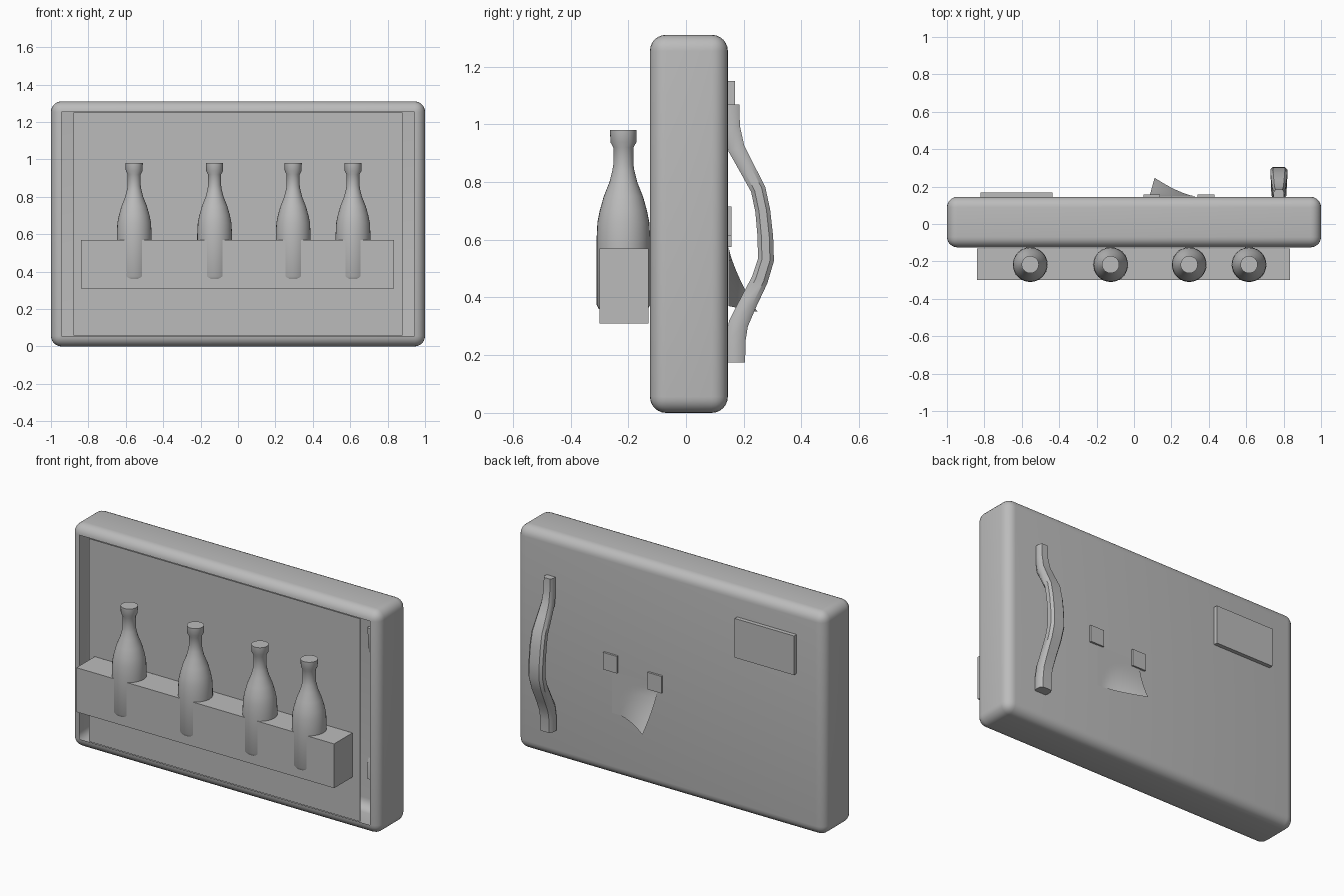
import bpy, bmesh, math
from mathutils import Vector

if "Cube" in bpy.data.objects:
    bpy.data.objects.remove(bpy.data.objects["Cube"])

grey = bpy.data.materials.new("light_grey")
grey.diffuse_color = (0.5, 0.5, 0.5, 1)
grey.use_nodes = True
grey.node_tree.nodes["Principled BSDF"].inputs["Base Color"].default_value = grey.diffuse_color


def finish(name, bm, smooth=True):
    bmesh.ops.recalc_face_normals(bm, faces=bm.faces)
    me = bpy.data.meshes.new(name)
    bm.to_mesh(me)
    bm.free()
    me.materials.append(grey)
    ob = bpy.data.objects.new(name, me)
    bpy.context.collection.objects.link(ob)
    if smooth:
        bpy.ops.object.select_all(action='DESELECT')
        ob.select_set(True)
        bpy.context.view_layer.objects.active = ob
        bpy.ops.object.shade_smooth_by_angle(angle=math.radians(40))
    return ob


def box_bm(lo, hi):
    bm = bmesh.new()
    bmesh.ops.create_cube(bm, size=1)
    for v in bm.verts:
        v.co = [(a + b) / 2 + c * (b - a) for a, b, c in zip(lo, hi, v.co)]
    return bm


def box(name, lo, hi):
    return finish(name, box_bm(lo, hi), False)


# Rounded door shell, open at the front
bm = box_bm((-1, -0.125, 0), (1, 0.145, 1.31))
bmesh.ops.bevel(bm, geom=bm.edges[:], offset=0.056, segments=6,
                profile=0.5, affect='EDGES')
bmesh.ops.recalc_face_normals(bm, faces=bm.faces)
front = [f for f in bm.faces if f.normal.y < -0.99 and f.calc_area() > 1]
bmesh.ops.delete(bm, geom=front, context='FACES')
finish("door_shell", bm)

# Liner panel, leaving a slot on each side
box("liner_panel", (-0.88, -0.124, 0.058), (0.88, -0.12, 1.25))

# Bottle shelf
box("bottle_shelf", (-0.84, -0.30, 0.31), (0.835, -0.13, 0.57))

# Bottles, turned from one profile (radius, height)
PROFILE = [(0, 0.355), (0.07, 0.355), (0.085, 0.36), (0.093, 0.375),
           (0.093, 0.60), (0.090, 0.66), (0.082, 0.70), (0.068, 0.75),
           (0.048, 0.80), (0.038, 0.84), (0.035, 0.86), (0.035, 0.92),
           (0.045, 0.938), (0.046, 0.98), (0, 0.98)]


def bottle(name, x, y=-0.217):
    bm = bmesh.new()
    verts = [bm.verts.new((r, 0, z)) for r, z in PROFILE]
    edges = [bm.edges.new(p) for p in zip(verts, verts[1:])]
    bmesh.ops.spin(bm, geom=verts + edges, cent=(0, 0, 0), axis=(0, 0, 1),
                   angle=math.tau, steps=32)
    bmesh.ops.remove_doubles(bm, verts=bm.verts, dist=1e-4)
    bmesh.ops.translate(bm, verts=bm.verts, vec=(x, y, 0))
    finish(name, bm)


for i, x in enumerate((-0.555, -0.125, 0.295, 0.615)):
    bottle(f"bottle_{i + 1}", x)

# Door handle: chamfered section swept along (y, z, half width, half thickness)
PATH = [(0.155, 1.068, 0.028, 0.030), (0.157, 0.99, 0.029, 0.030),
        (0.175, 0.915, 0.034, 0.029), (0.210, 0.85, 0.039, 0.027),
        (0.250, 0.775, 0.044, 0.026), (0.266, 0.70, 0.046, 0.026),
        (0.275, 0.61, 0.046, 0.027), (0.277, 0.53, 0.046, 0.028),
        (0.255, 0.46, 0.044, 0.029), (0.215, 0.38, 0.042, 0.031),
        (0.182, 0.31, 0.041, 0.034), (0.171, 0.25, 0.041, 0.035),
        (0.170, 0.175, 0.041, 0.035)]
SECTION = [(1, 0.5), (0.7, 1), (-0.7, 1), (-1, 0.5),
           (-1, -0.5), (-0.7, -1), (0.7, -1), (1, -0.5)]
bm = bmesh.new()
rings = []
for i, (y, z, w, t) in enumerate(PATH):
    a, b = PATH[max(i - 1, 0)], PATH[min(i + 1, len(PATH) - 1)]
    tan = Vector((0, b[0] - a[0], b[1] - a[1])).normalized()
    out = Vector((0, -tan.z, tan.y))
    rings.append([bm.verts.new(Vector((0.775 + u * w, y, z)) + out * v * t)
                  for u, v in SECTION])
for r, s in zip(rings, rings[1:]):
    for k in range(8):
        bm.faces.new((r[k], r[k - 1], s[k - 1], s[k]))
bm.faces.new(rings[0])
bm.faces.new(rings[-1])
finish("handle", bm)

# Name plate and two square magnets on the outside
box("back_plate", (-0.82, 0.14, 0.92), (-0.435, 0.169, 1.15))
box("magnet_1", (0.34, 0.14, 0.615), (0.43, 0.157, 0.715))
box("magnet_2", (0.05, 0.14, 0.575), (0.14, 0.157, 0.675))

# Paper sheet with one lower corner curling away
N = 12
bm = bmesh.new()
grid = []
for j in range(N + 1):
    v = j / N
    row = []
    for i in range(N + 1):
        u = i / N
        curl = max(0, (u * v - 0.15) / 0.85) ** 1.4
        row.append(bm.verts.new((0.377 - 0.294 * u + 0.027 * curl,
                                 0.1475 + 0.1 * curl,
                                 0.615 - 0.245 * v - 0.02 * curl)))
    grid.append(row)
for a, b in zip(grid, grid[1:]):
    for i in range(N):
        bm.faces.new((a[i], a[i + 1], b[i + 1], b[i]))
finish("paper_sheet", bm)
